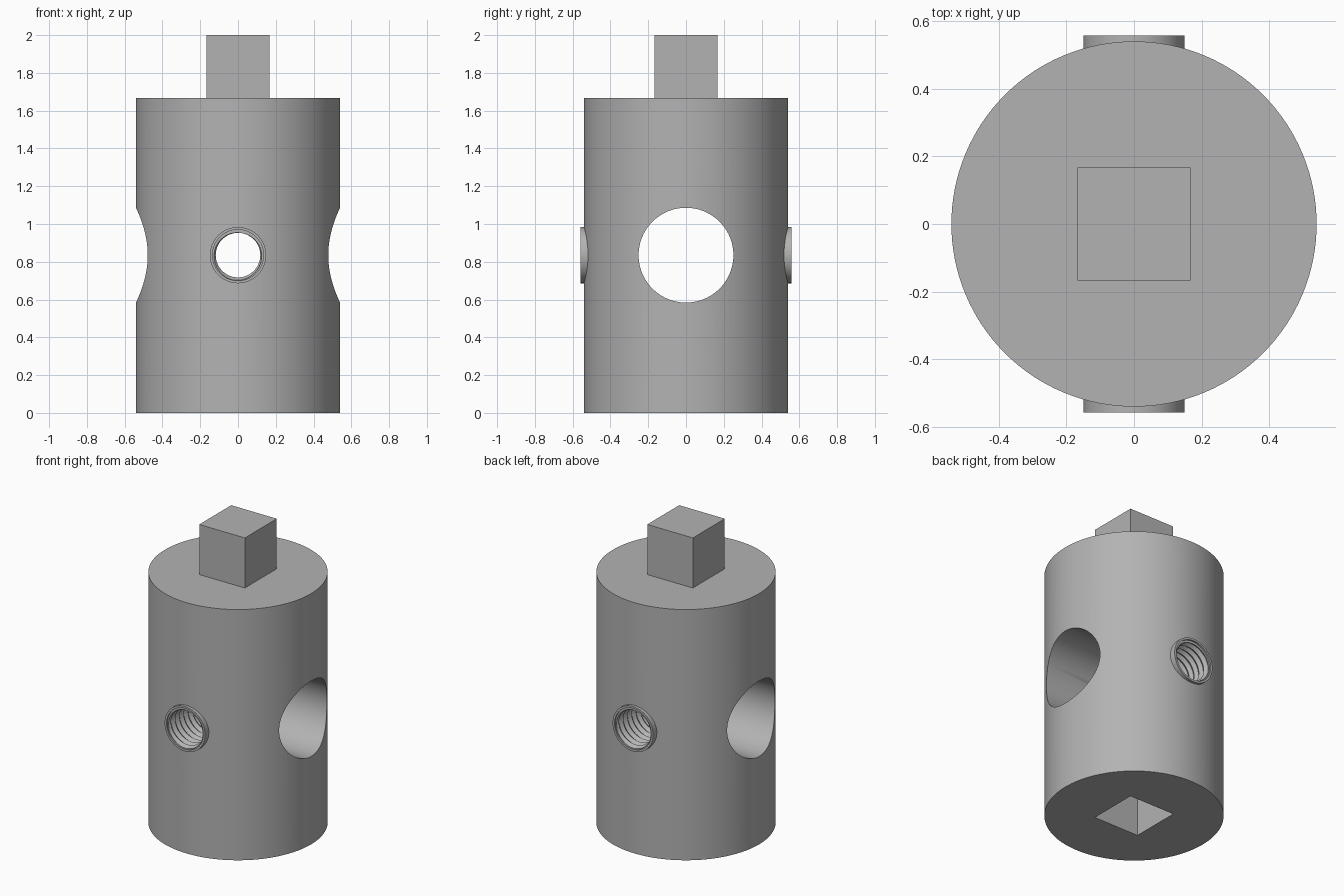
import bpy, bmesh, math
from mathutils import Matrix

if "Cube" in bpy.data.objects:
    bpy.data.objects.remove(bpy.data.objects["Cube"])

MID = 0.835      # height of the cross holes
R = 0.54         # body radius
H = 1.667        # body height
SIDE = 0.335     # square drive width

steel = bpy.data.materials.new("grey steel")
steel.diffuse_color = (0.45, 0.45, 0.45, 1)
steel.use_nodes = True
steel.node_tree.nodes["Principled BSDF"].inputs["Base Color"].default_value = steel.diffuse_color


def place(name, bm):
    bmesh.ops.recalc_face_normals(bm, faces=bm.faces)
    me = bpy.data.meshes.new(name)
    bm.to_mesh(me)
    bm.free()
    me.materials.append(steel)
    ob = bpy.data.objects.new(name, me)
    bpy.context.collection.objects.link(ob)
    return ob


def cylinder(name, radius, length, centre, axis="Z", segments=96):
    turn = {"X": Matrix.Rotation(math.pi / 2, 4, "Y"),
            "Y": Matrix.Rotation(math.pi / 2, 4, "X"), "Z": Matrix()}[axis]
    bm = bmesh.new()
    bmesh.ops.create_cone(bm, cap_ends=True, segments=segments, radius1=radius,
                          radius2=radius, depth=length,
                          matrix=Matrix.Translation(centre) @ turn)
    return place(name, bm)


def box(name, z0, z1):
    bm = bmesh.new()
    bmesh.ops.create_cube(bm, size=1, matrix=Matrix.Translation((0, 0, (z0 + z1) / 2))
                          @ Matrix.Diagonal((SIDE, SIDE, z1 - z0, 1)))
    return place(name, bm)


def thread(name, side, crest=0.118, root=0.134, start=0.13, pitch=0.045, turns=11, n=40):
    """Solid helical screw along y, used to cut a tapped hole."""
    bm = bmesh.new()

    def point(r, i, shift):
        a = 2 * math.pi * i / n
        y = start + pitch * (i / n + shift)
        return bm.verts.new((side * r * math.cos(a), side * y, MID + r * math.sin(a)))

    total = n * turns
    c = [point(crest, i, 0) for i in range(total + n + 1)]
    g = [point(root, i, 0.5) for i in range(total + 1)]
    for i in range(total):
        bm.faces.new((c[i], g[i], g[i + 1], c[i + 1]))
        bm.faces.new((g[i], c[i + n], c[i + n + 1], g[i + 1]))
    # close both ends with a fan to the axis
    for loop, y in ((c[:n + 1] + [g[0]], start),
                    (c[total:] + [g[total]], start + pitch * (turns + 1))):
        hub = bm.verts.new((0, side * y, MID))
        for p, q in zip(loop, loop[1:] + loop[:1]):
            bm.faces.new((hub, p, q))
    return place(name, bm)


# Body, square drive and the two side collars
body = cylinder("socket_body", R, H, (0, 0, H / 2), segments=128)
adds = [box("drive_square", H - 0.1, 2.0)]
cuts = [box("drive_socket_cutter", -0.1, 0.35),
        cylinder("cross_hole_cutter", 0.251, 1.4, (0, 0, MID), "X")]
for side, label in ((-1, "front"), (1, "back")):
    adds.append(cylinder(label + "_collar", 0.149, 0.158, (0, side * 0.479, MID), "Y", 64))
    cuts.append(thread(label + "_thread_cutter", side))
    cuts.append(cylinder(label + "_lead_in_cutter", 0.135, 0.1, (0, side * 0.598, MID), "Y", 64))

for tools, op in ((adds, "UNION"), (cuts, "DIFFERENCE")):
    for tool in tools:
        mod = body.modifiers.new(tool.name, "BOOLEAN")
        mod.operation, mod.solver, mod.object = op, "EXACT", tool

# Apply the cuts, then remove the helper solids
bpy.context.view_layer.objects.active = body
body.select_set(True)
for mod in list(body.modifiers):
    bpy.ops.object.modifier_apply(modifier=mod.name)
for tool in adds + cuts:
    bpy.data.objects.remove(tool)
bpy.ops.object.shade_smooth_by_angle(angle=math.radians(30))
